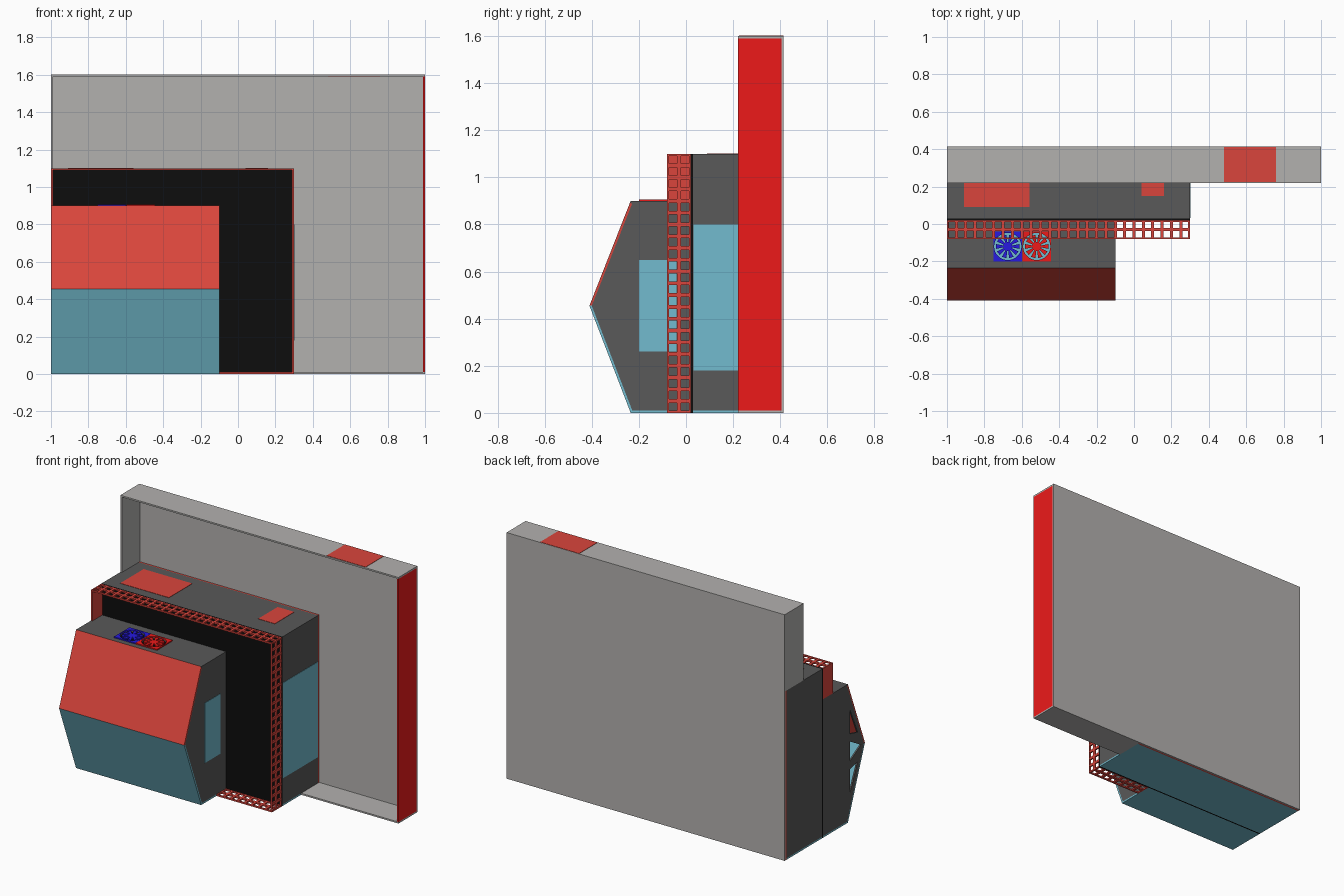
import bpy, math
from mathutils import Matrix

if "Cube" in bpy.data.objects:
    bpy.data.objects.remove(bpy.data.objects["Cube"])


def mat(name, r, g, b):
    m = bpy.data.materials.new(name)
    m.diffuse_color = (r, g, b, 1)
    m.use_nodes = True
    m.node_tree.nodes["Principled BSDF"].inputs["Base Color"].default_value = m.diffuse_color
    return m


BRICK = mat("brick_red", 0.70, 0.06, 0.045)
RED = mat("bright_red", 0.85, 0.01, 0.01)
TEAL = mat("teal", 0.17, 0.50, 0.62)
DARK = mat("dark_grey", 0.10, 0.10, 0.10)
BLACK = mat("black", 0.004, 0.004, 0.004)
BLUE = mat("blue", 0.02, 0.01, 0.75)
GREY = mat("light_grey", 0.45, 0.44, 0.43)

# local drawing planes: flat, or upright with drawing axes along y and z
FLAT = Matrix.Identity(3)
SIDE = Matrix(((0, 0, 1), (1, 0, 0), (0, 1, 0)))


def box(name, x0, x1, y0, y1, z0, z1, m):
    v = [(x, y, z) for x in (x0, x1) for y in (y0, y1) for z in (z0, z1)]
    f = [(0, 1, 3, 2), (4, 6, 7, 5), (0, 4, 5, 1), (2, 3, 7, 6), (0, 2, 6, 4), (1, 5, 7, 3)]
    me = bpy.data.meshes.new(name)
    me.from_pydata(v, [], f)
    me.materials.append(m)
    ob = bpy.data.objects.new(name, me)
    bpy.context.collection.objects.link(ob)
    return ob


def plate(name, loops, a, b, m, plane=FLAT):
    """Filled outline with holes, thick from a to b along the plane's normal."""
    cu = bpy.data.curves.new(name, 'CURVE')
    cu.dimensions, cu.fill_mode, cu.extrude = '2D', 'BOTH', (b - a) / 2
    for pts in loops:
        s = cu.splines.new('POLY')
        s.points.add(len(pts) - 1)
        for p, (u, v) in zip(s.points, pts):
            p.co = (u, v, 0, 1)
        s.use_cyclic_u = True
    tmp = bpy.data.objects.new(name + "_outline", cu)
    bpy.context.collection.objects.link(tmp)
    bpy.context.view_layer.update()
    me = bpy.data.meshes.new_from_object(tmp.evaluated_get(bpy.context.evaluated_depsgraph_get()))
    bpy.data.objects.remove(tmp)
    me.transform(Matrix.Translation((0, 0, (a + b) / 2)))
    me.transform(plane.to_4x4())
    me.materials.clear()
    me.materials.append(m)
    for p in me.polygons:
        p.use_smooth = False
    ob = bpy.data.objects.new(name, me)
    bpy.context.collection.objects.link(ob)
    return ob


def rect(u0, u1, v0, v1):
    return [(u0, v0), (u1, v0), (u1, v1), (u0, v1)]


def circle(cx, cy, r, n=32):
    return [(cx + r * math.cos(2 * math.pi * i / n), cy + r * math.sin(2 * math.pi * i / n)) for i in range(n)]


def lattice(u0, v0, nu, nv, p=0.05, h=0.017):
    return [rect(u0, u0 + nu * p, v0, v0 + nv * p)] + [
        rect(u0 + (i + .5) * p - h, u0 + (i + .5) * p + h, v0 + (j + .5) * p - h, v0 + (j + .5) * p + h)
        for i in range(nu) for j in range(nv)]


T = 0.01  # wall thickness

# back tray, open at the front
box("tray_back", -1, 1, .405, .415, 0, 1.6, GREY)
box("tray_top", -1, 1, .22, .405, 1.6 - T, 1.6, GREY)
box("tray_left", -1, -1 + T, .22, .405, 1.1, 1.6 - T, GREY)
box("tray_bottom", .3, 1, .22, .405, 0, T, GREY)
box("tray_right", 1 - T, 1, .22, .405, T, 1.6 - T, RED)
box("tray_top_panel", .48, .76, .225, .413, 1.588, 1.602, BRICK)

# middle box
box("middle_back", -1, .3, .395, .405, 0, 1.1, BRICK)
box("middle_top", -1, .3, .03, .395, 1.1 - T, 1.1, DARK)
box("middle_left", -1, -1 + T, .03, .395, T, 1.1 - T, DARK)
box("middle_right", .3 - T, .3, .03, .395, T, 1.1 - T, DARK)
box("middle_floor", -1, .3, .03, .395, 0, T, TEAL)
box("middle_side_window", .288, .302, .032, .393, .18, .80, TEAL)
box("middle_top_panel_large", -.91, -.56, .09, .33, 1.088, 1.102, BRICK)
box("middle_top_panel_small", .04, .16, .15, .35, 1.088, 1.102, BRICK)
box("divider", -1, .3, .02, .03, 0, 1.1, BLACK)

# lattice rim around the divider
plate("lattice_top", lattice(-1, -.08, 26, 2), 1.1 - T, 1.1, BRICK)
plate("lattice_bottom", lattice(-.1, -.08, 8, 2), 0, T, BRICK)
plate("lattice_right", lattice(-.08, 0, 2, 22), .3 - T, .3, BRICK, SIDE)
box("lattice_left", -1, -1 + T, -.08, .02, .9, 1.1 - T, BRICK)

# front box with wedge nose; triangular openings in the left end
profile = [(.02, 0), (-.235, 0), (-.41, .455), (-.235, .9), (.02, .9)]
inner = [(.02, T), (-.228, T), (-.40, .455), (-.228, .9 - T), (.02, .9 - T)]
holes = [[(-.255, .57), (-.255, .73), (-.335, .55)],
         [(-.255, .39), (-.255, .52), (-.37, .455)],
         [(-.255, .18), (-.255, .34), (-.335, .36)]]
plate("front_left_end", [inner] + holes, -1, -1 + T, DARK, SIDE)
plate("front_right_end", [inner], -.1 - T, -.1, DARK, SIDE)
plate("front_upper_slope", [[profile[2], profile[3], inner[3], inner[2]]], -1, -.1, BRICK, SIDE)
plate("front_lower_slope", [[profile[1], profile[2], inner[2], inner[1]]], -1, -.1, TEAL, SIDE)
box("front_floor", -1, -.1, -.235, .02, 0, T, TEAL)
box("front_side_window", -.112, -.098, -.20, -.04, .26, .65, TEAL)

# roof of the front box with two fans
FANS = [("blue_fan", -.675, BLUE), ("red_fan", -.52, RED)]
FY, R = -.12, .073
plate("front_roof", [rect(-1, -.1, -.235, .02)] + [circle(x, FY, R) for _, x, _ in FANS], .9 - T, .9, DARK)
for name, cx, m in FANS:
    plate(name + "_frame", [rect(cx - .077, cx + .077, FY - .08, FY + .08), circle(cx, FY, R)], .9, .907, m)
    rotor = []
    for i in range(10):
        a = i * math.pi / 5
        for r, d in ((.025, -.2), (.063, -.2), (.063, .2), (.025, .2)):
            rotor.append((cx + r * math.cos(a + d), FY + r * math.sin(a + d)))
    plate(name + "_rotor", [rotor], .895, .905, m)
